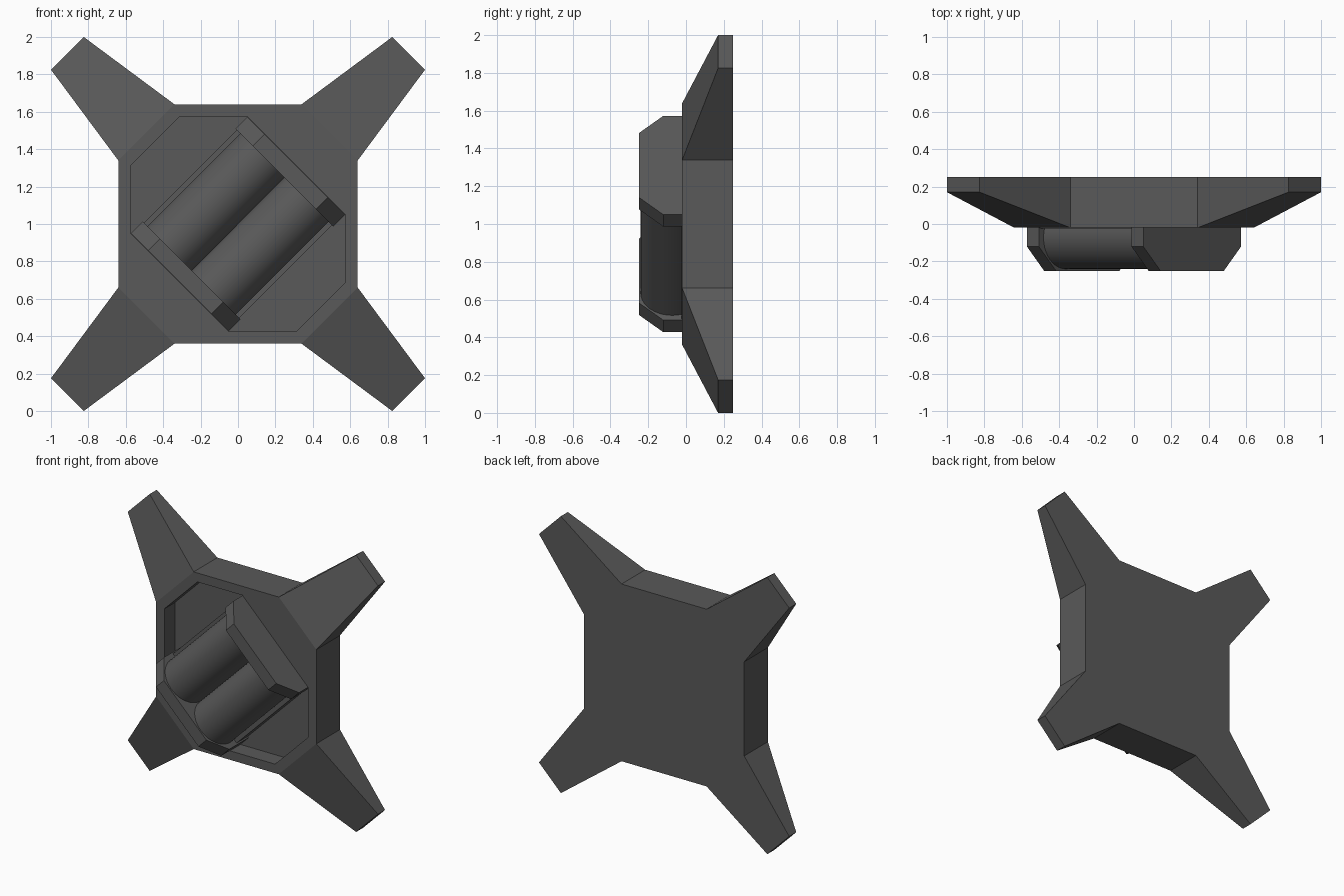
import bpy, bmesh
from math import radians
from mathutils import Matrix, Vector

if "Cube" in bpy.data.objects:
    bpy.data.objects.remove(bpy.data.objects["Cube"], do_unlink=True)

GREY = (0.1, 0.1, 0.1, 1)
metal = bpy.data.materials.new("dark grey metal")
metal.use_nodes = True
metal.diffuse_color = GREY
metal.node_tree.nodes["Principled BSDF"].inputs["Base Color"].default_value = GREY

FRONT, BACK, FLOOR, TIP = -0.02, 0.25, 0.1, 0.17
CENTRE = Matrix.Translation((0, 0, 1))
# Diagonal frame: local x runs along the rollers, local z points out of the front
r = 0.5 ** 0.5
DIAGONAL = CENTRE @ Matrix(((r, -r, 0, 0), (0, 0, -1, 0), (r, r, 0, 0), (0, 0, 0, 1)))


def finish(name, bm, matrix):
    bmesh.ops.recalc_face_normals(bm, faces=bm.faces)
    mesh = bpy.data.meshes.new(name)
    bm.to_mesh(mesh)
    bm.free()
    obj = bpy.data.objects.new(name, mesh)
    bpy.context.collection.objects.link(obj)
    obj.matrix_world = matrix
    mesh.materials.append(metal)
    return obj


def extrude_x(name, profile, x0, x1):
    """Solid from a (y, z) profile in the diagonal frame."""
    bm = bmesh.new()
    face = bm.faces.new([bm.verts.new((x0, y, z)) for y, z in profile])
    new = bmesh.ops.extrude_face_region(bm, geom=[face])["geom"]
    verts = [g for g in new if isinstance(g, bmesh.types.BMVert)]
    bmesh.ops.translate(bm, verts=verts, vec=(x1 - x0, 0, 0))
    bm.faces.new(list(reversed(face.verts))) if not face.is_valid else None
    return finish(name, bm, DIAGONAL)


# Octagonal body with a recessed front and four tapering diagonal legs
bm = bmesh.new()


def ring(points, y):
    return [bm.verts.new((x, y, z)) for x, z in points]


def bridge(a, b):
    for i in range(len(a)):
        j = (i + 1) % len(a)
        bm.faces.new((a[i], a[j], b[j], b[i]))


half = [(0.64, 0.34), (0.34, 0.64), (-0.34, 0.64), (-0.64, 0.34)]
outer = half + [(-x, -z) for x, z in half]
half = [(0.575, 0.05), (0.05, 0.575), (-0.31, 0.575), (-0.575, 0.31)]
pocket = half + [(-x, -z) for x, z in half]
front, back = ring(outer, FRONT), ring(outer, BACK)
rim, floor = ring(pocket, FRONT), ring(pocket, FLOOR)
bridge(front, rim)
bridge(rim, floor)
bm.faces.new(floor)
bm.faces.new(back)
for i in range(8):
    j = (i + 1) % 8
    if i % 2:
        bm.faces.new((front[i], front[j], back[j], back[i]))
        continue
    # Leg on each diagonal side
    a, b = outer[i], outer[j]
    sx, sz = (1 if a[0] + b[0] > 0 else -1), (1 if a[1] + b[1] > 0 else -1)
    wide, tall = (sx, sz * 0.825), (sx * 0.825, sz)
    ends = [wide, tall] if abs(a[0]) > abs(a[1]) else [tall, wide]
    f, k = ring(ends, TIP), ring(ends, BACK)
    bm.faces.new((front[i], front[j], f[1], f[0]))
    bm.faces.new((back[j], back[i], k[0], k[1]))
    bm.faces.new((f[0], f[1], k[1], k[0]))
    bm.faces.new((front[i], f[0], k[0], back[i]))
    bm.faces.new((front[j], back[j], k[1], f[1]))
finish("body", bm, CENTRE)

# Chamfered end plates holding the rollers
plate = [(-0.37, -0.11), (-0.37, 0.12), (-0.24, 0.25),
         (0.24, 0.25), (0.37, 0.12), (0.37, -0.11)]
extrude_x("upper_end_plate", plate, 0.35, 0.44)
extrude_x("lower_end_plate", plate, -0.44, -0.35)

# Cradle block under the rollers
cradle = [(-0.36, -0.11), (-0.36, 0.025), (0.36, 0.025), (0.36, -0.11)]
extrude_x("cradle", cradle, -0.36, 0.36)

# Two smooth rollers side by side
for name, side in (("upper_roller", 1), ("lower_roller", -1)):
    bm = bmesh.new()
    place = Matrix.Translation((0, side * 0.167, 0.073)) @ Matrix.Rotation(radians(90), 4, "Y")
    bmesh.ops.create_cone(bm, cap_ends=True, segments=40, radius1=0.167,
                          radius2=0.167, depth=0.72, matrix=place)
    obj = finish(name, bm, DIAGONAL)
    bpy.ops.object.select_all(action="DESELECT")
    obj.select_set(True)
    bpy.context.view_layer.objects.active = obj
    bpy.ops.object.shade_smooth_by_angle(angle=radians(35))
